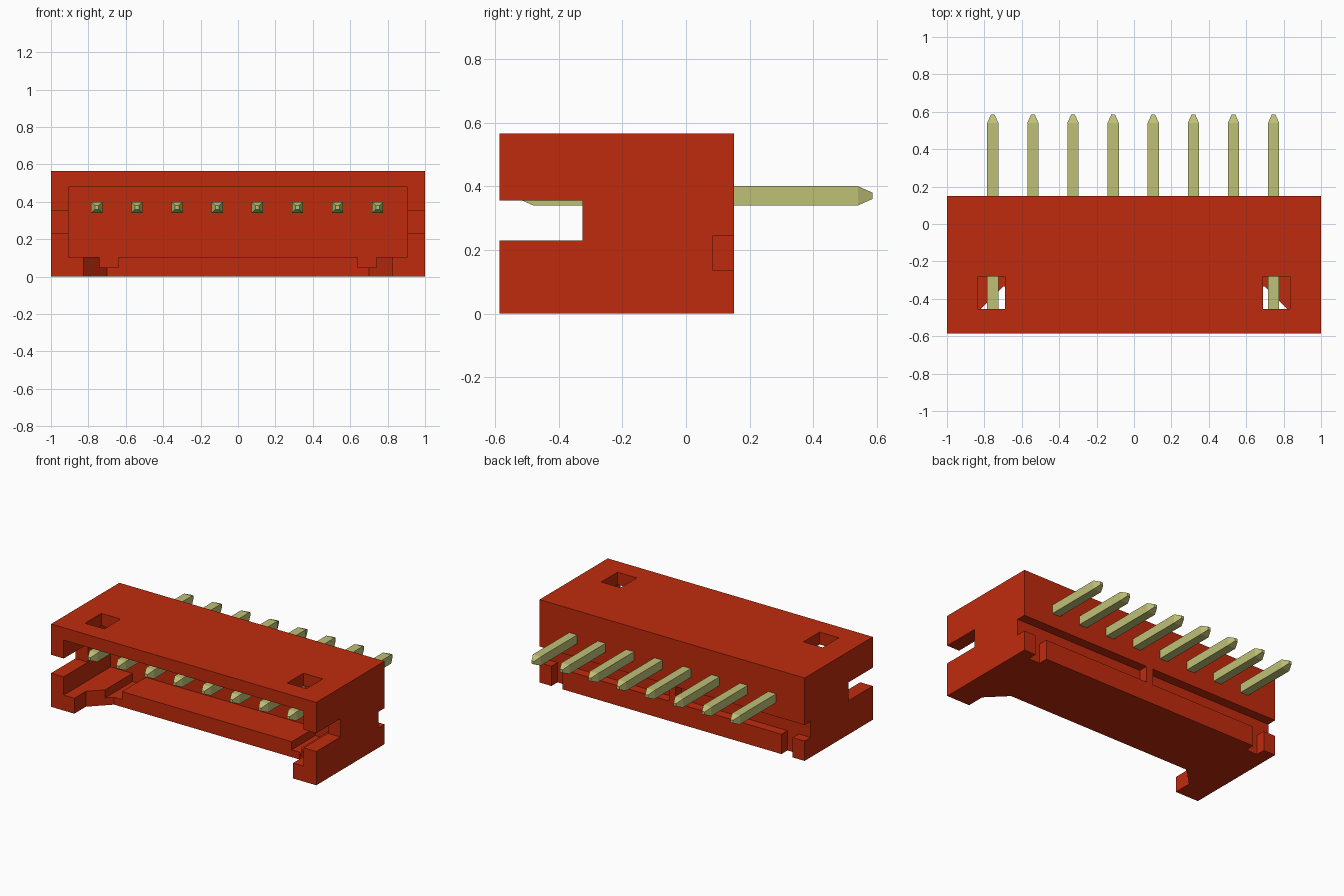
import bpy
import bmesh

cube = bpy.data.objects.get("Cube")
if cube:
    bpy.data.objects.remove(cube, do_unlink=True)


def material(name, color):
    m = bpy.data.materials.new(name)
    m.use_nodes = True
    m.diffuse_color = color
    bsdf = next(n for n in m.node_tree.nodes if n.type == 'BSDF_PRINCIPLED')
    bsdf.inputs["Base Color"].default_value = color
    return m


red = material("housing red", (0.53, 0.024, 0.004, 1))
brass = material("pale brass", (0.52, 0.53, 0.18, 1))


def finish(name, bm, mat):
    bmesh.ops.recalc_face_normals(bm, faces=bm.faces[:])
    mesh = bpy.data.meshes.new(name)
    bm.to_mesh(mesh)
    bm.free()
    mesh.materials.append(mat)
    ob = bpy.data.objects.new(name, mesh)
    bpy.context.collection.objects.link(ob)
    return ob


def prism(name, outline, z0, z1, mat=red):
    """Extrude a plan outline from z0 up to z1."""
    bm = bmesh.new()
    face = bm.faces.new([bm.verts.new((x, y, z0)) for x, y in outline])
    top = bmesh.ops.extrude_face_region(bm, geom=[face])["geom"]
    verts = [v for v in top if isinstance(v, bmesh.types.BMVert)]
    bmesh.ops.translate(bm, verts=verts, vec=(0, 0, z1 - z0))
    return finish(name, bm, mat)


def box(name, x0, x1, y0, y1, z0, z1):
    return prism(name, [(x0, y0), (x1, y0), (x1, y1), (x0, y1)], z0, z1)


def cut(target, cutter):
    """Subtract the cutter from the target and discard it."""
    mod = target.modifiers.new("cut", 'BOOLEAN')
    mod.operation = 'DIFFERENCE'
    mod.solver = 'EXACT'
    mod.object = cutter
    cutter.hide_render = True
    bpy.context.view_layer.objects.active = target
    bpy.ops.object.modifier_apply(modifier=mod.name)
    bpy.data.objects.remove(cutter, do_unlink=True)


FRONT, BACK, TOP = -0.585, 0.15, 0.565
CAVITY_BACK = -0.08

# Housing shell with its open front cavity
housing = box("housing", -1, 1, FRONT, BACK, 0, TOP)
cut(housing, box("cavity", -0.905, 0.905, -0.8, CAVITY_BACK, 0.105, 0.48))

# Slots through both side walls
cut(housing, box("side_slot", -1.2, 1.2, -0.8, -0.325, 0.23, 0.355))

# Floor notch with angled corners
half = [(0.825, -0.8), (0.825, -0.46), (0.70, -0.335)]
outline = half + [(-x, y) for x, y in reversed(half)]
cut(housing, prism("floor_notch", outline, -0.2, 0.2))

# Recess along the back, bridged by a central rib
for s in (-1, 1):
    x0, x1 = sorted((s * 0.025, s * 1.2))
    cut(housing, box("back_recess", x0, x1, 0.085, 0.4, 0.135, 0.245))

# Windows in the roof, grooves in the floor and gaps in the back ledge
for s in (-1, 1):
    for name, a, b, y0, y1, z0, z1 in (
            ("roof_window", 0.69, 0.835, -0.455, -0.28, 0.4, 0.8),
            ("floor_groove", 0.64, 0.74, -0.8, CAVITY_BACK, 0.05, 0.2),
            ("ledge_gap", 0.825, 0.91, 0.085, 0.4, -0.2, 0.2)):
        x0, x1 = sorted((s * a, s * b))
        cut(housing, box(name, x0, x1, y0, y1, z0, z1))


def pin(name, x):
    """Square contact with tapered tips at both ends."""
    bm = bmesh.new()
    rings = []
    for y, r in ((-0.525, 0.01), (-0.48, 0.03), (0.54, 0.03), (0.585, 0.01)):
        corners = ((-r, -r), (r, -r), (r, r), (-r, r))
        rings.append([bm.verts.new((x + dx, y, 0.37 + dz)) for dx, dz in corners])
    for a, b in zip(rings, rings[1:]):
        for i in range(4):
            j = (i + 1) % 4
            bm.faces.new((a[i], a[j], b[j], b[i]))
    bm.faces.new(rings[0])
    bm.faces.new(rings[-1])
    return finish(name, bm, brass)


# Row of contacts
for i in range(8):
    pin(f"contact_pin_{i + 1}", -0.755 + i * 0.2145)
